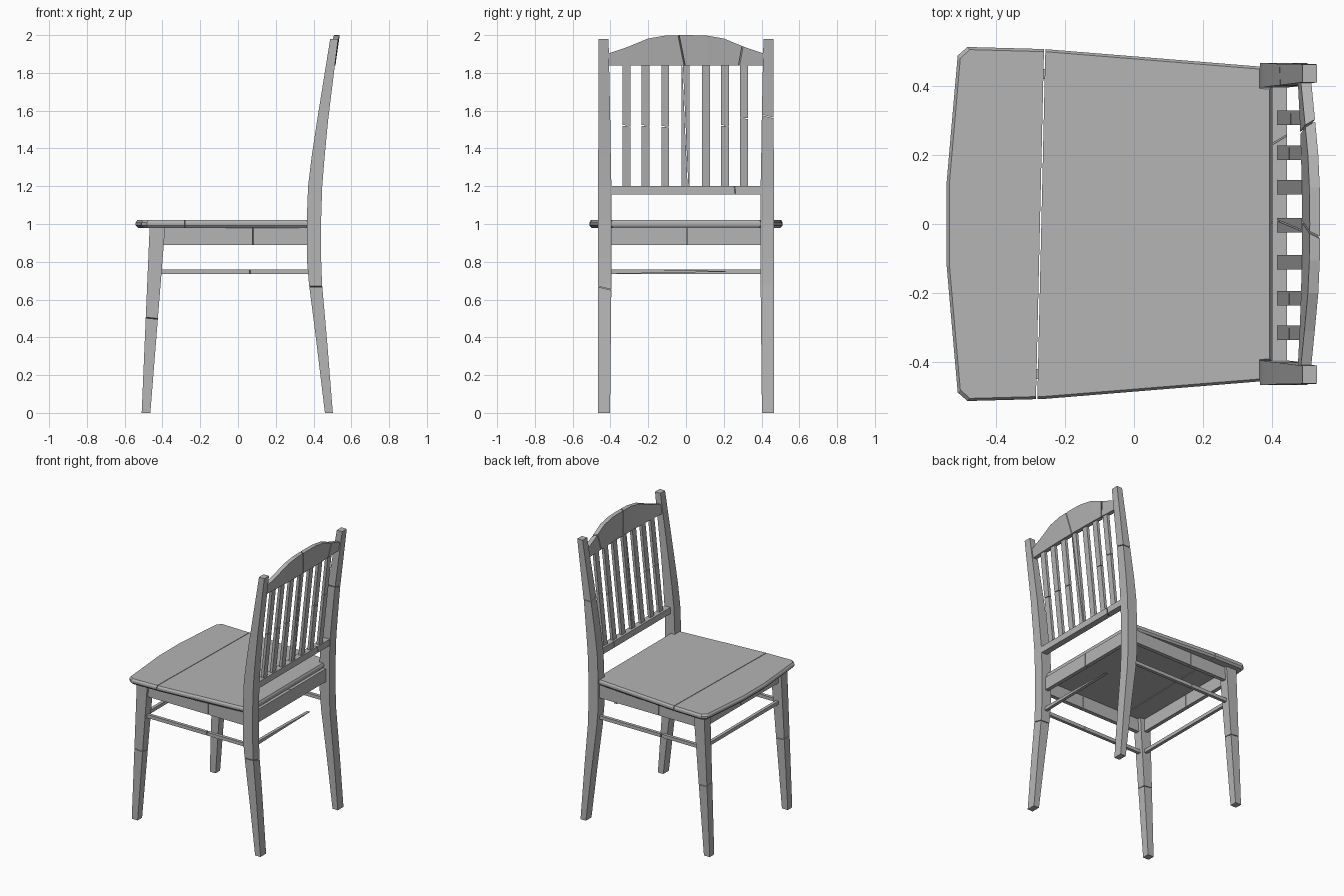
import bpy, bmesh
from mathutils import Vector

cube = bpy.data.objects.get("Cube")
if cube:
    bpy.data.objects.remove(cube, do_unlink=True)

grey = bpy.data.materials.new("plain grey")
grey.use_nodes = True
grey.diffuse_color = (0.46, 0.46, 0.46, 1)
grey.node_tree.nodes["Principled BSDF"].inputs["Base Color"].default_value = (0.46, 0.46, 0.46, 1)


def split(bm, point, normal, gap):
    """Break the mesh along a plane, leaving a narrow closed crack."""
    n = Vector(normal).normalized()
    other = bm.copy()
    for half, side in ((bm, 1), (other, -1)):
        cut = bmesh.ops.bisect_plane(
            half, geom=half.verts[:] + half.edges[:] + half.faces[:],
            plane_co=Vector(point) + n * side * gap / 2,
            plane_no=n * -side, clear_outer=True)
        edges = [e for e in cut["geom_cut"] if isinstance(e, bmesh.types.BMEdge)]
        if edges:
            bmesh.ops.holes_fill(half, edges=edges, sides=0)
    temp = bpy.data.meshes.new("temp")
    other.to_mesh(temp)
    other.free()
    bm.from_mesh(temp)
    bpy.data.meshes.remove(temp)


def loft(name, rings, cracks=(), gap=0.004):
    """Skin a list of point rings, cap the ends, then add cracks."""
    bm = bmesh.new()
    rows = [[bm.verts.new(p) for p in ring] for ring in rings]
    n = len(rows[0])
    for a, b in zip(rows, rows[1:]):
        for i in range(n):
            j = (i + 1) % n
            bm.faces.new((a[i], a[j], b[j], b[i]))
    bm.faces.new(rows[0][::-1])
    bm.faces.new(rows[-1])
    bmesh.ops.recalc_face_normals(bm, faces=bm.faces[:])
    for point, normal in cracks:
        split(bm, point, normal, gap)
    bmesh.ops.recalc_face_normals(bm, faces=bm.faces[:])
    mesh = bpy.data.meshes.new(name)
    bm.to_mesh(mesh)
    bm.free()
    mesh.materials.append(grey)
    obj = bpy.data.objects.new(name, mesh)
    bpy.context.collection.objects.link(obj)
    return obj


def rect(z, x0, x1, y0, y1):
    return [(x0, y0, z), (x1, y0, z), (x1, y1, z), (x0, y1, z)]


def box(name, x0, x1, y0, y1, z0, z1, cracks=()):
    return loft(name, [rect(z0, x0, x1, y0, y1), rect(z1, x0, x1, y0, y1)], cracks)


# Seat board with chamfered rim and notches for the posts
half = [(-0.542, 0.12), (-0.51, 0.487), (-0.482, 0.512), (-0.26, 0.506),
        (0.368, 0.455), (0.368, 0.398), (0.398, 0.396)]
outline = half + [(x, -y) for x, y in reversed(half)]


def seat_ring(z, s):
    return [(x * s, y * s, z) for x, y in outline]


loft("seat", [seat_ring(0.98, 0.978), seat_ring(0.993, 1), seat_ring(1.008, 1),
              seat_ring(1.02, 0.985)], [((-0.27, 0, 1), (1, -0.023, 0))])

# Curved back posts and tapered seat legs, one pair on each side
post = [(0, 0.46, 0.502, 0.402, 0.465), (0.4, 0.412, 0.47, 0.398, 0.465),
        (0.68, 0.376, 0.445, 0.395, 0.465), (0.82, 0.364, 0.44, 0.395, 0.465),
        (1.02, 0.364, 0.44, 0.395, 0.465), (1.2, 0.371, 0.446, 0.395, 0.465),
        (1.35, 0.389, 0.458, 0.398, 0.465), (1.55, 0.419, 0.477, 0.401, 0.463),
        (1.98, 0.488, 0.53, 0.41, 0.462)]
leg = [(0, -0.51, -0.464, 0.412, 0.462), (0.98, -0.468, -0.386, 0.395, 0.465)]
for side, s, crack_z in (("front", -1, 0.66), ("back", 1, 1.57)):
    loft("backrest_post_" + side,
         [rect(z, x0, x1, s * y0, s * y1) for z, x0, x1, y0, y1 in post],
         [((0.4, s * 0.43, crack_z), (0, 0.25, 1))])
    loft("seat_leg_" + side,
         [rect(z, x0, x1, s * y0, s * y1) for z, x0, x1, y0, y1 in leg],
         [((-0.48, s * 0.43, 0.5), (0.1, 0.1, 1))])
    # Side apron and side stretcher
    ya, yb = sorted((s * 0.42, s * 0.448))
    box("side_apron_" + side, -0.41, 0.375, ya, yb, 0.89, 0.982,
        [((-0.01, 0, 0.93), (1, 0.2, 0))])
    ya, yb = sorted((s * 0.42, s * 0.442))
    box("side_stretcher_" + side, -0.425, 0.38, ya, yb, 0.736, 0.76,
        [((-0.025, 0, 0.75), (1, 0.2, 0))])

# Cross aprons under the seat
box("cross_apron_seat_edge", -0.447, -0.42, -0.4, 0.4, 0.89, 0.982,
    [((-0.43, 0.02, 0.93), (0.2, 1, 0))])
box("cross_apron_backrest", 0.385, 0.412, -0.4, 0.4, 0.89, 0.982,
    [((0.4, 0.005, 0.93), (0, 1, 0))])

# Cross stretchers: one whole, one snapped to a splinter
box("cross_stretcher_seat_edge", -0.445, -0.423, -0.4, 0.4, 0.736, 0.76)
splinter = [(-0.4, 0.736, 0.76), (-0.3, 0.738, 0.76), (-0.05, 0.743, 0.757), (0.21, 0.747, 0.75)]
loft("broken_stretcher",
     [[(0.395, y, a), (0.417, y, a), (0.417, y, b), (0.395, y, b)] for y, a, b in splinter])

# Lower rail of the backrest
box("lower_back_rail", 0.4, 0.443, -0.4, 0.4, 1.155, 1.2,
    [((0.42, 0.245, 1.18), (-0.6, 1, 0.1))])

# Arched and bowed top rail
arch = [(0, 2.0), (0.105, 1.998), (0.2, 1.982), (0.31, 1.937), (0.41, 1.903)]
arch = [(-y, z) for y, z in arch[:0:-1]] + arch
rings = []
for y, top in arch:
    bow = 0.012 * (1 - (y / 0.41) ** 2)
    lean = 0.14 * (top - 1.84)
    x0 = 0.474 + bow
    rings.append([(x0, y, 1.84), (x0 + 0.03, y, 1.84),
                  (x0 + 0.03 + lean, y, top), (x0 + lean, y, top)])
loft("top_back_rail", rings,
     [((0.51, -0.015, 1.92), (0.5, 1, 0.13)), ((0.51, 0.287, 1.9), (-0.6, 1, -0.1))], 0.006)

# Seven leaning slats, most of them cracked
across, along = (0, 0.1, 1), (0, 1, 0.045)
slats = [(-0.315, 1.52, across), (-0.215, 1.52, across), (-0.11, 1.515, across),
         (-0.003, 1.5, along), (0.106, None, None), (0.206, 1.52, across),
         (0.308, 1.56, across)]
for i, (y, z, normal) in enumerate(slats):
    cracks = [((0.45, y, z), normal)] if z else []
    loft(f"slat_{i + 1}",
         [rect(1.195, 0.414, 0.434, y - 0.021, y + 0.021),
          rect(1.845, 0.484, 0.504, y - 0.021, y + 0.021)], cracks)
